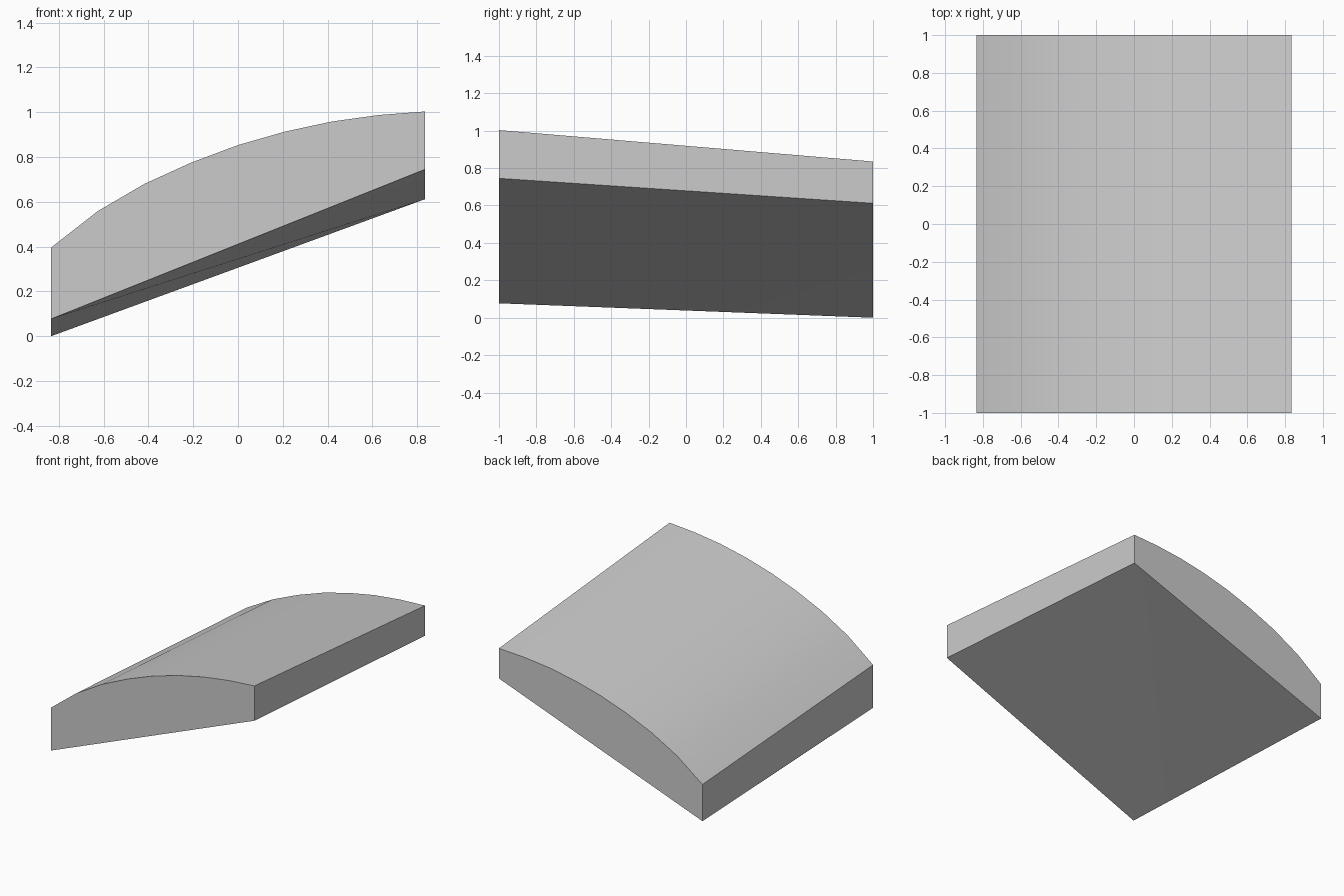
import bpy, bmesh, math

if "Cube" in bpy.data.objects:
    bpy.data.objects.remove(bpy.data.objects["Cube"])

HALF_W, HALF_L = 0.835, 1.0
# height of the crown above the straight chord, left to right
CROWN = [0, 0.087, 0.133, 0.152, 0.154, 0.138, 0.107, 0.06, 0]

bm = bmesh.new()


def end_profile(y, bottom, top):
    """Bottom corners and curved top edge of one end; heights given left, right."""
    low = [bm.verts.new((s * HALF_W, y, z)) for s, z in zip((-1, 1), bottom)]
    n = len(CROWN) - 1
    arc = []
    for i, bump in enumerate(CROWN):
        t = i / n
        z = top[0] + (top[1] - top[0]) * t + bump
        arc.append(bm.verts.new((HALF_W * (2 * t - 1), y, z)))
    return low, arc


# Tapered, sloping ends
front_low, front_arc = end_profile(-HALF_L, (0.077, 0.745), (0.395, 1.003))
back_low, back_arc = end_profile(HALF_L, (0.0, 0.612), (0.272, 0.835))
bm.faces.new(front_low + front_arc[::-1])
bm.faces.new(back_low + back_arc[::-1])

# Curved top
for i in range(len(CROWN) - 1):
    bm.faces.new((front_arc[i], front_arc[i + 1], back_arc[i + 1], back_arc[i]))

# Left and right sides
for k, e in ((0, 0), (1, -1)):
    bm.faces.new((front_low[k], back_low[k], back_arc[e], front_arc[e]))

# Slightly folded underside
bm.faces.new((front_low[0], front_low[1], back_low[1]))
bm.faces.new((front_low[0], back_low[1], back_low[0]))

bmesh.ops.recalc_face_normals(bm, faces=bm.faces)
mesh = bpy.data.meshes.new("curved_wedge")
bm.to_mesh(mesh)
bm.free()
wedge = bpy.data.objects.new("curved_wedge", mesh)
bpy.context.collection.objects.link(wedge)
bpy.context.view_layer.objects.active = wedge
wedge.select_set(True)
bpy.ops.object.shade_smooth_by_angle(angle=math.radians(30))
